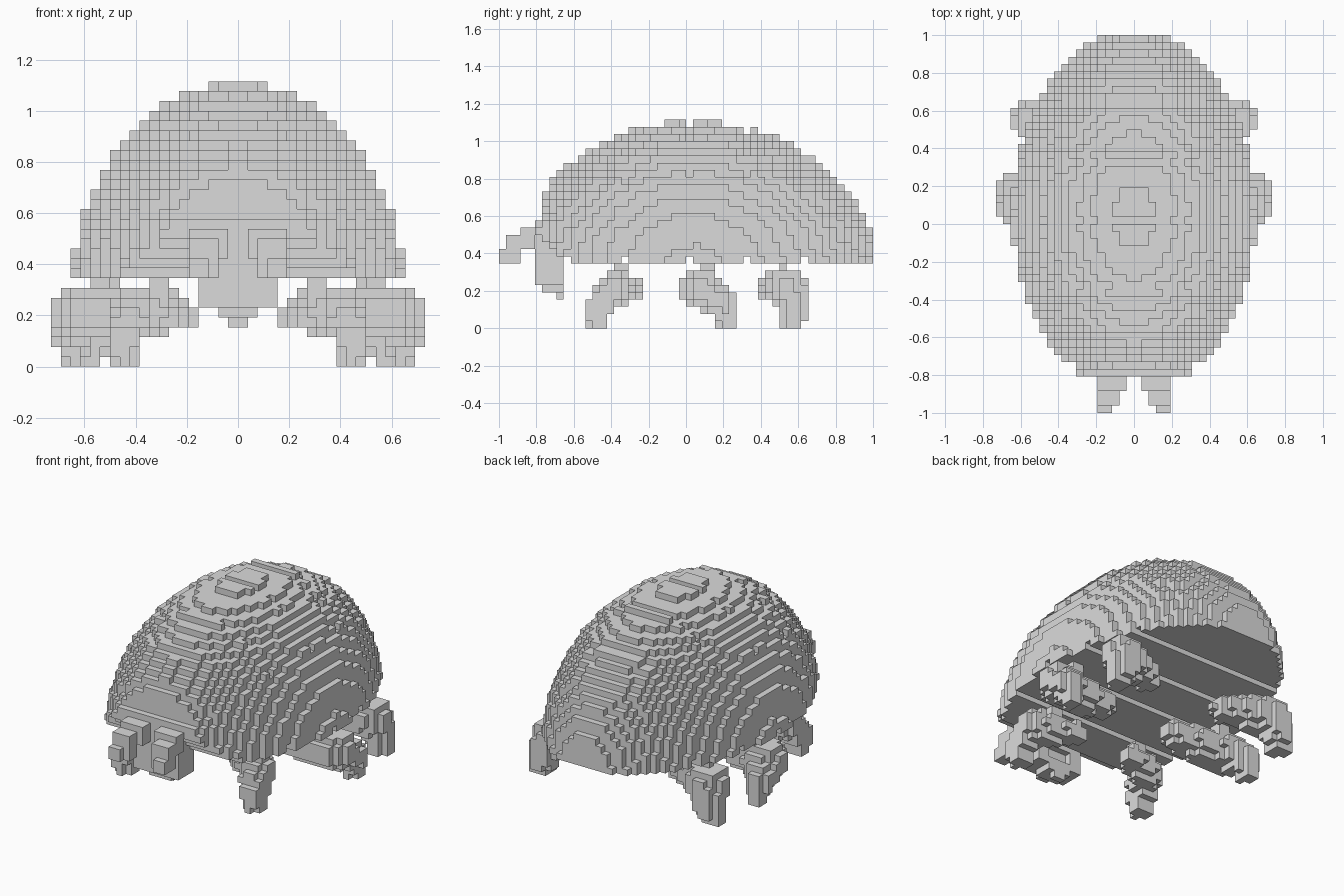
import bpy, bmesh, math
from mathutils import Vector

U = 1 / 26  # edge of one block

cube = bpy.data.objects.get("Cube")
if cube:
    bpy.data.objects.remove(cube)

grey = bpy.data.materials.new("plain grey")
grey.use_nodes = True
colour = (0.71, 0.71, 0.71, 1)
grey.diffuse_color = colour
grey.node_tree.nodes["Principled BSDF"].inputs["Base Color"].default_value = colour


def centre(c):
    return Vector([(i + 0.5) * U for i in c])


def block_object(name, cells):
    """Skin a set of grid cells with square faces, then merge the flat areas."""
    bm = bmesh.new()
    corners = {}

    def corner(p):
        if p not in corners:
            corners[p] = bm.verts.new([i * U for i in p])
        return corners[p]

    for c in cells:
        for axis in range(3):
            for side in (0, 1):
                n = list(c)
                n[axis] += 2 * side - 1
                if tuple(n) in cells:
                    continue
                ring = []
                for a, b in ((0, 0), (1, 0), (1, 1), (0, 1)):
                    p = list(c)
                    p[axis] += side
                    p[(axis + 1) % 3] += a
                    p[(axis + 2) % 3] += b
                    ring.append(corner(tuple(p)))
                bm.faces.new(ring if side else ring[::-1])
    bmesh.ops.dissolve_limit(bm, angle_limit=math.radians(1), verts=bm.verts, edges=bm.edges)
    mesh = bpy.data.meshes.new(name)
    bm.to_mesh(mesh)
    bm.free()
    mesh.materials.append(grey)
    obj = bpy.data.objects.new(name, mesh)
    bpy.context.collection.objects.link(obj)


def box(x, y, z):
    """Cells of a box, each range including its last index."""
    return {(i, j, k) for i in range(x[0], x[1] + 1)
            for j in range(y[0], y[1] + 1) for k in range(z[0], z[1] + 1)}


def mirror(cells):
    return {(-1 - i, j, k) for i, j, k in cells}


def limb(path):
    """Cells inside a chain of tapered capsules given as (point, radius)."""
    cells = set()
    for (p, r), (q, s) in zip(path, path[1:]):
        p, q = Vector(p), Vector(q)
        for c in box((3, 18), (-15, 17), (0, 7)):
            v = centre(c)
            t = min(1, max(0, (v - p).dot(q - p) / (q - p).length_squared))
            if (v - p.lerp(q, t)).length < r + (s - r) * t:
                cells.add(c)
    return cells


# Domed shell: half ellipsoid, seams between plates, front wall tucked in below
SEAMS, RIDGES = (-9, 0, 8, 16), (-10, 9, 17)
FRONT_ROW = {9: -16, 10: -18, 11: -19}  # first row kept in the lowest layers
shell = set()
for c in box((-18, 17), (-20, 25), (9, 28)):
    x, y, z = centre(c)
    y -= 0.035
    depth = 0.99 if y > 0 else 0.94
    height = 0.79 if c[1] in SEAMS else 0.83 if c[1] in RIDGES else 0.808
    inside = (x / 0.645) ** 2 + (y / depth) ** 2 + ((z - 0.3) / height) ** 2 < 1
    seam_slot = c[1] in SEAMS and c[2] == 9
    if inside and not seam_slot and c[1] >= FRONT_ROW.get(c[2], -20):
        shell.add(c)
shell |= box((-8, 7), (-21, -21), (13, 13)) | box((-7, 6), (-21, -21), (14, 14))
block_object("shell", shell)

# Head: a downward wedge under the front wall
head = box((-4, 3), (-21, -18), (6, 12)) - box((-2, 1), (-18, -18), (7, 8))
head |= box((-2, 1), (-20, -18), (5, 5)) | box((-1, 0), (-18, -18), (4, 4))
block_object("head", head)

# Feelers stepping forward and down
feeler = box((3, 4), (-26, -26), (9, 10)) | box((2, 4), (-25, -24), (9, 12))
feeler |= box((1, 4), (-23, -22), (11, 13))

# Legs: inner tip, thick knee, pointed foot, and a stub up to the shell
front = limb([((0.2, -0.27, 0.2), 0.055), ((0.4, -0.38, 0.21), 0.095),
              ((0.45, -0.475, 0.11), 0.07), ((0.44, -0.46, 0), 0.055)])
front |= box((7, 8), (-10, -9), (7, 8))
middle = limb([((0.27, 0.04, 0.22), 0.075), ((0.61, 0.08, 0.21), 0.115),
               ((0.65, 0.19, 0.14), 0.075), ((0.65, 0.23, 0), 0.045)])
middle |= box((13, 14), (2, 3), (7, 8))
rear = limb([((0.28, 0.45, 0.22), 0.07), ((0.54, 0.54, 0.22), 0.11),
             ((0.57, 0.58, 0.12), 0.08), ((0.59, 0.56, 0), 0.055)])
rear |= box((12, 13), (13, 13), (7, 8))

for name, part in (("feeler", feeler), ("front_leg", front), ("middle_leg", middle), ("rear_leg", rear)):
    block_object(name + "_left", part)
    block_object(name + "_right", mirror(part))
